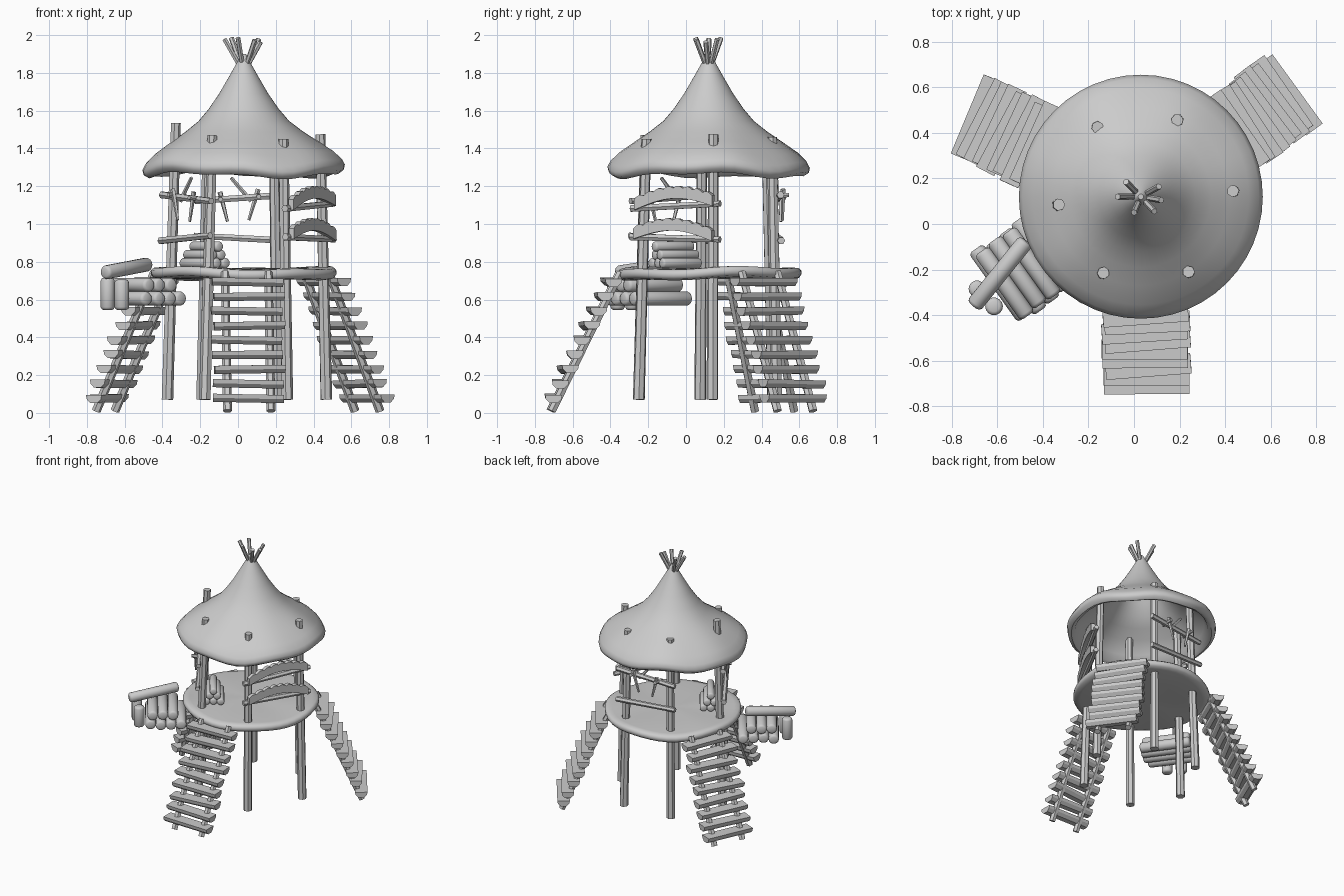
import bpy, bmesh, math, random
from math import sin, cos, pi, radians
from mathutils import Vector, Matrix

if "Cube" in bpy.data.objects:
    bpy.data.objects.remove(bpy.data.objects["Cube"])

random.seed(4)
CX, CY = 0.03, 0.12          # hut axis


def finish(name, bm, smooth=None):
    bmesh.ops.recalc_face_normals(bm, faces=bm.faces)
    me = bpy.data.meshes.new(name)
    bm.to_mesh(me)
    bm.free()
    ob = bpy.data.objects.new(name, me)
    bpy.context.collection.objects.link(ob)
    if smooth:
        bpy.ops.object.select_all(action='DESELECT')
        ob.select_set(True)
        bpy.context.view_layer.objects.active = ob
        bpy.ops.object.shade_smooth_by_angle(angle=radians(smooth))
    return ob


def tube(bm, p0, p1, profile, sides):
    """Lathe a (distance fraction, radius) profile along the line p0-p1."""
    p0, p1 = Vector(p0), Vector(p1)
    q = (p1 - p0).to_track_quat('Z', 'Y')
    rings = []
    for t, r in profile:
        c = p0.lerp(p1, t)
        rings.append([bm.verts.new(c + q @ Vector((r * cos(2 * pi * i / sides), r * sin(2 * pi * i / sides), 0)))
                      for i in range(sides)])
    for a, b in zip(rings, rings[1:]):
        for i in range(sides):
            j = (i + 1) % sides
            bm.faces.new((a[i], a[j], b[j], b[i]))
    bm.faces.new(rings[0][::-1])
    bm.faces.new(rings[-1])


def stick(name, p0, p1, r, r2=None, sides=7):
    bm = bmesh.new()
    tube(bm, p0, p1, [(0, r), (0.5, (r + (r2 or r)) * 0.5), (1, r2 or r)], sides)
    return finish(name, bm)


def log(name, p0, p1, r):
    """Round log with softened ends."""
    e = 0.4 * r / (Vector(p1) - Vector(p0)).length
    bm = bmesh.new()
    tube(bm, p0, p1, [(0, r * .6), (e * .3, r * .85), (e, r), (1 - e, r), (1 - e * .3, r * .85), (1, r * .6)], 14)
    return finish(name, bm, 50)


def lathe(name, profile, wave, sides=48):
    """Closed profile of (radius, z) turned about the hut axis with a wavy outer part."""
    bm = bmesh.new()
    rings = []
    for r, z in profile:
        rings.append([bm.verts.new((CX + r * cos(a), CY + r * sin(a), z + wave(a, r)))
                      for a in (2 * pi * i / sides for i in range(sides))])
    for k in range(len(rings) - 1):
        a, b = rings[k], rings[k + 1]
        for i in range(sides):
            j = (i + 1) % sides
            bm.faces.new((a[i], a[j], b[j], b[i]))
    bm.faces.new(rings[0][::-1])
    bm.faces.new(rings[-1])
    return finish(name, bm, 55)


# thatched roof shell
def roof_wave(a, r):
    return (r / .535) ** 3 * (0.016 * sin(3 * a + 1.9) + 0.009 * sin(7 * a))


lathe("roof", [(.012, 1.90), (.03, 1.865), (.075, 1.785), (.13, 1.69), (.185, 1.61), (.24, 1.545), (.31, 1.49),
               (.39, 1.435), (.475, 1.375), (.52, 1.33), (.536, 1.30), (.53, 1.275), (.505, 1.258), (.48, 1.268),
               (.45, 1.325), (.37, 1.405), (.29, 1.46), (.22, 1.52), (.16, 1.60), (.10, 1.69), (.03, 1.80)], roof_wave)

# sticks poking out of the roof tip
for x, y, z in [(-.035, .185, 1.985), (-.072, .12, 1.98), (0, .05, 1.985),
                (.11, .165, 1.98), (.12, .105, 1.965), (.09, .055, 1.975)]:
    foot = Vector((CX, CY, 1.80)).lerp(Vector((x, y, z)), .15)
    stick("roof_tip_stick", foot, (x, y, z), .013, .014, 6)

# round deck
lathe("deck", [(.02, .765), (.25, .765), (.44, .767), (.475, .765), (.49, .752), (.492, .732), (.48, .715),
               (.44, .708), (.25, .71), (.02, .71)],
      lambda a, r: (r / .49) ** 2 * (.008 * sin(2 * a + .5) + .006 * sin(5 * a)))

# six posts: top xyz, foot xy
posts = [((-.135, -.215, 1.47), (-.175, -.25)), ((.24, -.21, 1.45), (.26, -.25)),
         ((.435, .145, 1.475), (.467, .14)), ((.19, .456, 1.46), (.21, .48)),
         ((-.16, .425, 1.47), (-.19, .46)), ((-.33, .085, 1.535), (-.375, .075))]
for top, foot in posts:
    stick("post", (*foot, .07), top, .032, .027, 7)


def on_post(i, z):
    top, foot = posts[i]
    return Vector((*foot, .07)).lerp(Vector(top), (z - .07) / (top[2] - .07))


# three ladders with half-log rungs
def ladder(angle, r0, r1=.47):
    d = Vector((cos(radians(angle)), sin(radians(angle)), 0))
    s = Vector((-d.y, d.x, 0))
    c = Vector((CX, CY, 0))
    for side in (-.115, .115):
        stick("ladder_rail", c + d * r0 + s * side + Vector((0, 0, .01)),
              c + d * r1 + s * side + Vector((0, 0, .745)), .024, .022, 6)
    for i in range(9):
        z = .098 + i * .077
        r = r0 + (r1 - r0) * (z - .04) / .735 + .017
        yaw = random.uniform(-.05, .05)
        roll = random.uniform(-.025, .025)
        shift = random.uniform(-.012, .012)
        bm = bmesh.new()
        prof = [(.045, 0), (.041, -.022), (.02, -.043), (-.02, -.043), (-.041, -.022), (-.045, 0)]
        ends = [[bm.verts.new((u, e, w)) for u, w in prof] for e in (-.188, .188)]
        bm.faces.new(ends[0])
        bm.faces.new(ends[1][::-1])
        for k in range(6):
            m = (k + 1) % 6
            bm.faces.new((ends[0][k], ends[0][m], ends[1][m], ends[1][k]))
        p = c + d * r + s * shift + Vector((0, 0, z))
        bm.transform(Matrix.Translation(p) @ Matrix.Rotation(radians(angle) + yaw, 4, 'Z')
                     @ Matrix.Rotation(roll, 4, 'X'))
        finish("ladder_rung", bm)


ladder(272, .835)
ladder(35, .80)
ladder(154.5, .81)


# railings between the posts that have no ladder
def rail(i, j, z0, z1):
    a, b = on_post(i, z0), on_post(j, z1)
    mid = (a + b) / 2
    out = Vector((mid.x - CX, mid.y - CY, 0)).normalized()
    d = (b - a).normalized()
    p, q = a - d * .06 + out * .035, b + d * .06 + out * .035
    stick("railing_bar", p, q, .02, .018, 6)
    return p, q, out


# scalloped arched panel resting on a bar
def arched_panel(p, q, out):
    bm = bmesh.new()
    n = 32
    front, back = [], []
    for k in range(n + 1):
        t = k / n
        base = p.lerp(q, .06 + .88 * t)
        arch = .05 * sin(pi * t) - .005
        lip = .05 + .012 * abs(sin(8 * pi * t))
        for row, off in ((front, .034), (back, .004)):
            o = base + out * off
            row.append([bm.verts.new(o + Vector((0, 0, arch + h))) for h in (-.005, lip)])
    for k in range(n):
        f0, f1, b0, b1 = front[k], front[k + 1], back[k], back[k + 1]
        for quad in ((f0[0], f1[0], f1[1], f0[1]), (b0[0], b0[1], b1[1], b1[0]),
                     (f0[1], f1[1], b1[1], b0[1]), (f0[0], b0[0], b1[0], f1[0])):
            bm.faces.new(quad)
    for k in (0, n):
        bm.faces.new((front[k][0], front[k][1], back[k][1], back[k][0]))
    finish("scalloped_panel", bm, 35)


for za, zb in ((1.085, 1.105), (.93, .92)):
    arched_panel(*rail(1, 2, za, zb))

# plain railings with hanging strips and pegs
for i, j in ((3, 4), (5, 0)):
    rail(i, j, .915, .935)
    p, q, out = rail(i, j, 1.15, 1.125)
    for t, lean in ((.3, .05), (.72, -.04)):
        m = p.lerp(q, t) + out * .025
        d = (q - p).normalized()
        stick("hanging_strip", m + Vector((0, 0, .04)), m + d * lean - Vector((0, 0, .12)), .014, .008, 5)
        stick("railing_peg", m - out * .06, m + out * .03 + Vector((0, 0, .01)), .013, .013, 6)
    m = p.lerp(q, .5)
    stick("railing_brace", m - (q - p) * .12 + Vector((0, 0, -.02)), m + (q - p) * .1 + Vector((0, 0, .11)), .012, .01, 5)

# log directions shared by both wood piles
along = Vector((.58, -.815, 0))
across = Vector((.815, .58, 0))


def log_row(name, centre, count, length, r):
    for k in range(count):
        o = centre + across * ((k - (count - 1) / 2) * r * 1.93) + along * random.uniform(-.012, .012)
        log(name, o - along * length / 2, o + along * length / 2, r)


# outer log balcony
log_row("balcony_lower_log", Vector((-.495, -.20, .605)), 4, .37, .038)
log_row("balcony_upper_log", Vector((-.515, -.21, .677)), 3, .35, .038)
log("balcony_cross_log", (-.705, -.36, .743), (-.475, -.075, .787), .037)
log("balcony_upright_log", (-.69, -.285, .545), (-.69, -.285, .715), .037)
log("balcony_upright_log", (-.615, -.362, .545), (-.615, -.362, .705), .039)

# firewood stack on the deck
for level, count in enumerate((3, 2, 1)):
    log_row("firewood", Vector((-.175, -.06, .793 + level * .044)), count, .25, .027)
